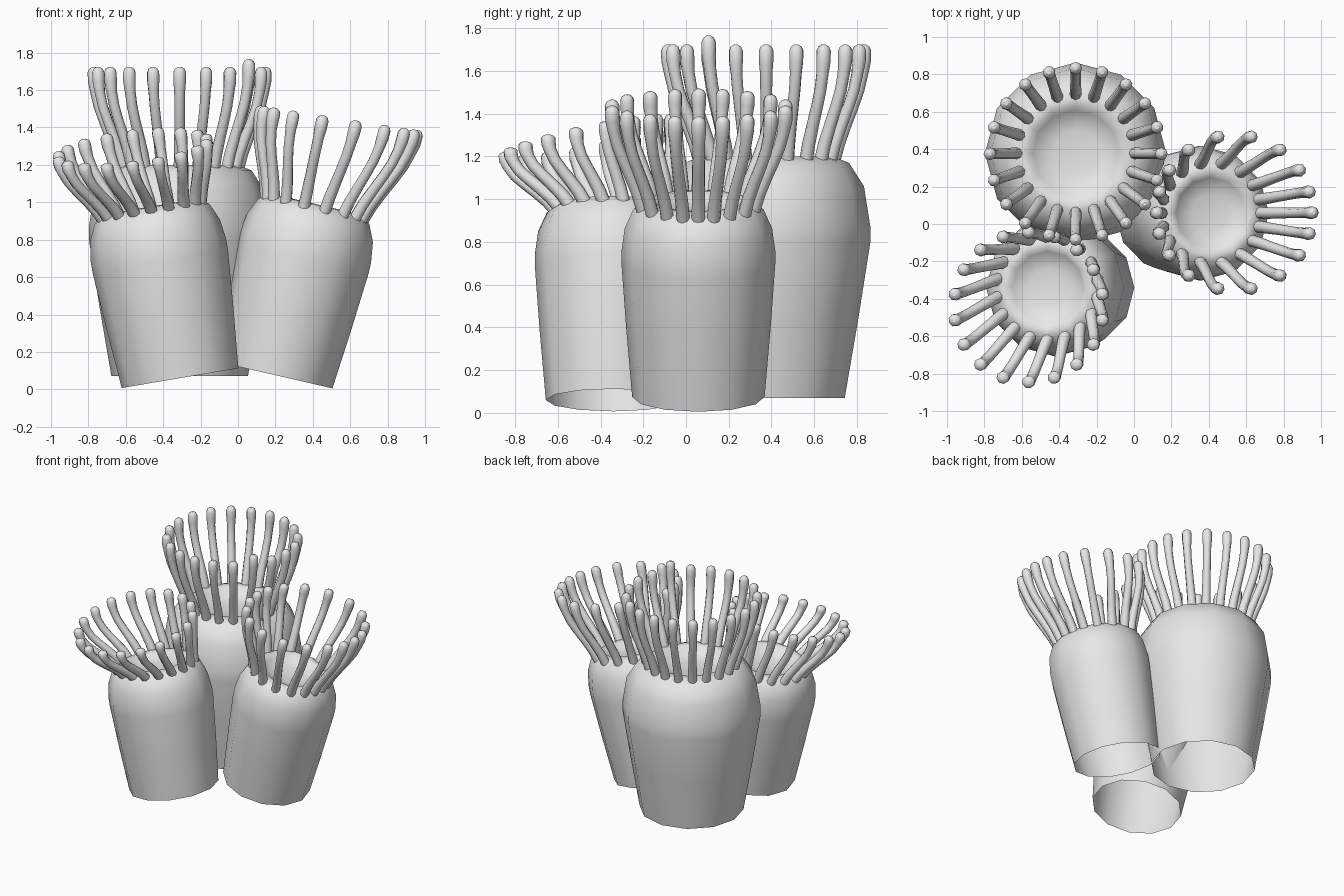
import bpy, bmesh
from math import sin, cos, pi, radians
from mathutils import Vector, Matrix

cube = bpy.data.objects.get("Cube")
if cube:
    bpy.data.objects.remove(cube, do_unlink=True)

grey = bpy.data.materials.new("pale grey")
grey.use_nodes = True
grey.diffuse_color = (0.8, 0.8, 0.8, 1)
grey.node_tree.nodes["Principled BSDF"].inputs["Base Color"].default_value = (0.8, 0.8, 0.8, 1)

# Radius and height along the stalk, from the open foot to the sunken mouth disc
TALL = [(0.365, 0), (0.43, 0.38), (0.485, 0.73), (0.485, 0.8), (0.455, 0.99), (0.385, 1.1),
        (0.31, 1.13), (0.255, 1.13), (0.23, 1.09), (0.12, 1.07), (0, 1.065)]
SHORT = [(0.31, 0), (0.338, 0.33), (0.36, 0.64), (0.36, 0.7), (0.345, 0.81), (0.305, 0.9),
         (0.255, 0.935), (0.21, 0.94), (0.19, 0.91), (0.1, 0.89), (0, 0.885)]


def activate(obj):
    bpy.ops.object.select_all(action='DESELECT')
    obj.select_set(True)
    bpy.context.view_layer.objects.active = obj


def stalk(name, profile, frame):
    """Twelve-sided body, turned from a profile and open at the foot."""
    bm = bmesh.new()
    verts = [bm.verts.new((r, 0, h)) for r, h in profile]
    edges = [bm.edges.new(pair) for pair in zip(verts, verts[1:])]
    bmesh.ops.spin(bm, geom=verts + edges, cent=(0, 0, 0), axis=(0, 0, 1),
                   angle=2 * pi, steps=12)
    bmesh.ops.remove_doubles(bm, verts=bm.verts, dist=0.0005)
    bmesh.ops.recalc_face_normals(bm, faces=bm.faces)
    # An open shell can come out inside-out: make the walls face outward
    wall = min(bm.faces, key=lambda f: f.calc_center_median().z)
    mid = wall.calc_center_median()
    if wall.normal.x * mid.x + wall.normal.y * mid.y < 0:
        bmesh.ops.reverse_faces(bm, faces=bm.faces)
    bm.transform(frame)
    mesh = bpy.data.meshes.new(name)
    bm.to_mesh(mesh)
    bm.free()
    mesh.materials.append(grey)
    obj = bpy.data.objects.new(name, mesh)
    bpy.context.collection.objects.link(obj)
    activate(obj)
    bpy.ops.object.shade_smooth_by_angle(angle=radians(65))


def tentacles(name, frame, base, tip, slope, tip_r, count, phase=0, warp=0, odd=None):
    """Ring of finger-like tubes from the rim of a stalk to a tilted ring of tips."""
    curve = bpy.data.curves.new(name, 'CURVE')
    curve.dimensions = '3D'
    curve.bevel_depth = 1
    curve.bevel_resolution = 2
    curve.use_fill_caps = True
    axis = (frame.to_3x3() @ Vector((0, 0, 1))).normalized()
    # Fraction along the tube, share of the outward sweep, thickness
    steps = [(0, 0, 0.032), (0.17, 0.17, 0.031), (0.34, 0.4, 0.029), (0.5, 0.63, 0.028),
             (0.65, 0.82, 0.028), (0.8, 0.94, 0.029), (0.91, 0.99, 0.034),
             (1, 1, 0.034), (1.035, 1, 0.026), (1.055, 1, 0.01)]
    for i in range(count):
        a = phase + 2 * pi * i / count
        a -= warp * sin(2 * a)
        start = frame @ Vector((base[0] * cos(a), base[0] * sin(a), base[1]))
        dx, dy = tip_r * cos(a), tip_r * sin(a)
        end = Vector(tip) + Vector((dx, dy, slope[0] * dx + slope[1] * dy))
        if i == odd:
            end.z += 0.04
        rise = axis * (end - start).dot(axis)
        sweep = end - start - rise
        spline = curve.splines.new('POLY')
        spline.points.add(len(steps) - 1)
        spline.use_smooth = True
        for point, (t, f, r) in zip(spline.points, steps):
            point.co = (*(start + rise * t + sweep * f), 1)
            point.radius = r
    curve.materials.append(grey)
    obj = bpy.data.objects.new(name, curve)
    bpy.context.collection.objects.link(obj)
    activate(obj)
    bpy.ops.object.convert(target='MESH')
    bpy.ops.object.shade_smooth_by_angle(angle=radians(70))


def placed(x, y, z, lean):
    return Matrix.Translation((x, y, z)) @ Matrix.Rotation(radians(lean), 4, 'Y')


# Tall upright one at the back
back = placed(-0.312, 0.378, 0.07, 0)
stalk("back_stalk", TALL, back)
tentacles("back_tentacles", back, (0.31, 1.1), (-0.312, 0.375, 1.695), (0, 0),
          0.458, 20, odd=18)

# Short one leaning to the model's left
left = placed(0.203, 0.058, 0.075, 13)
stalk("left_stalk", SHORT, left)
tentacles("left_tentacles", left, (0.265, 0.91), (0.54, 0.06, 1.425), (-0.16, 0),
          0.415, 18, warp=0.12)

# Short one leaning to the model's right, its tentacles drooping forward
right = placed(-0.31, -0.34, 0.06, -9.6) @ Matrix.Diagonal((1.02, 1.02, 0.99, 1))
stalk("right_stalk", SHORT, right)
tentacles("right_tentacles", right, (0.265, 0.91), (-0.565, -0.445, 1.285), (0.12, 0.2),
          0.4, 18, phase=radians(10))
